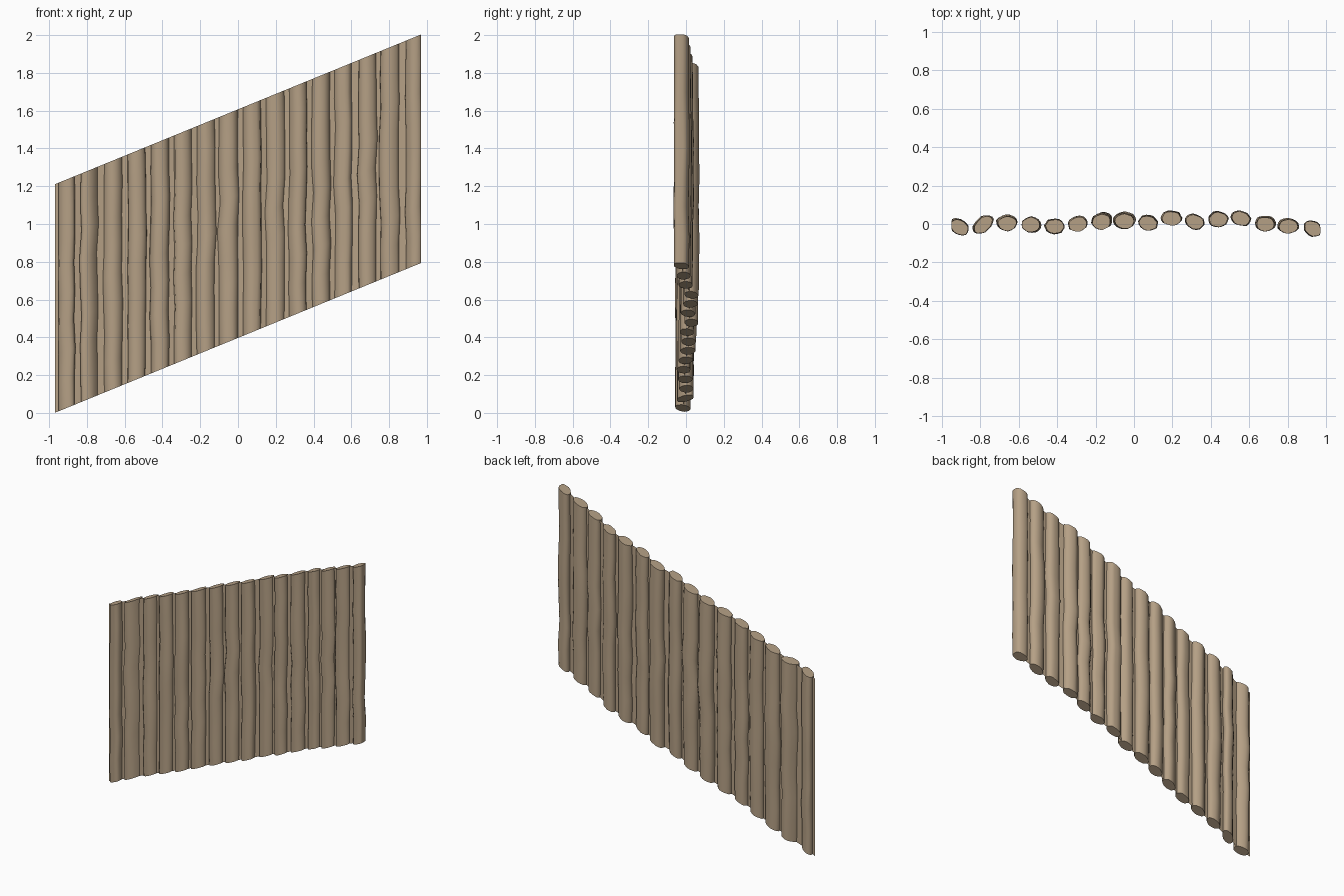
import bpy, bmesh, math, random

if "Cube" in bpy.data.objects:
    bpy.data.objects.remove(bpy.data.objects["Cube"])

random.seed(4)
SLOPE, HEIGHT, BASE = 0.409, 1.21, 0.397
SIDES, RINGS = 16, 8

wood = bpy.data.materials.new("pale wood")
wood.diffuse_color = (0.46, 0.35, 0.235, 1)
wood.use_nodes = True
wood.node_tree.nodes["Principled BSDF"].inputs["Base Color"].default_value = wood.diffuse_color

# centre x, centre y, half width, half depth, tilt in degrees, mid-height bulge
LOGS = [
    (-0.908, -0.018, 0.048, 0.037, -32, 0.004), (-0.785, -0.004, 0.056, 0.034, 42, 0.004),
    (-0.660, 0.002, 0.048, 0.038, 5, 0.012), (-0.537, -0.003, 0.047, 0.038, 0, 0.004),
    (-0.413, -0.012, 0.047, 0.036, -5, 0.003), (-0.292, -0.002, 0.048, 0.037, 15, 0.006),
    (-0.170, 0.010, 0.047, 0.040, 8, 0.013), (-0.050, 0.014, 0.049, 0.038, 0, 0.013),
    (0.072, 0.003, 0.047, 0.037, -12, 0.010), (0.195, 0.029, 0.049, 0.036, 0, 0.004),
    (0.316, 0.011, 0.047, 0.036, -18, 0.002), (0.440, 0.023, 0.047, 0.038, 5, 0.004),
    (0.556, 0.029, 0.049, 0.035, -20, 0.005), (0.684, -0.001, 0.047, 0.036, -8, 0.012),
    (0.805, -0.012, 0.050, 0.036, 0, 0.006), (0.932, -0.024, 0.047, 0.037, -30, 0.002),
]


def bottom(x):
    """Height of the sloping lower edge."""
    return max(0.0, BASE + SLOPE * x)


def finish(bm, name):
    mesh = bpy.data.meshes.new(name)
    bm.to_mesh(mesh)
    bm.free()
    mesh.materials.append(wood)
    obj = bpy.data.objects.new(name, mesh)
    bpy.context.collection.objects.link(obj)
    return obj


def make_log(name, cx, cy, rx, ry, tilt, bulge):
    """Upright, slightly crooked log with ends sheared to the slope."""
    bm = bmesh.new()
    c, s = math.cos(math.radians(tilt)), math.sin(math.radians(tilt))
    lobes = [random.uniform(0.95, 1.06) for _ in range(SIDES)]
    rings = []
    for k in range(RINGS + 1):
        t = k / RINGS
        free = math.sin(math.pi * t)
        dx = random.uniform(-0.007, 0.007) * free
        dy = (bulge * 0.4 + random.uniform(-0.004, 0.004)) * free
        grow = 1 + random.uniform(-0.02, 0.05) * free + bulge * 5 * free
        ring = []
        for i in range(SIDES):
            a = 2 * math.pi * i / SIDES
            u = rx * lobes[i] * grow * math.cos(a)
            v = ry * lobes[i] * grow * math.sin(a)
            x = min(0.97, max(-0.95, cx + dx + u * c - v * s))
            y = cy + dy + u * s + v * c
            ring.append(bm.verts.new((x, y, bottom(x) + HEIGHT * t)))
        rings.append(ring)
    for lo, hi in zip(rings, rings[1:]):
        for i in range(SIDES):
            j = (i + 1) % SIDES
            bm.faces.new((lo[i], lo[j], hi[j], hi[i])).smooth = True
    bm.faces.new(rings[0][::-1])
    bm.faces.new(rings[-1])
    # keep the sawn ends crisp
    for e in bm.edges:
        e.smooth = len(e.link_faces) == 2 and all(f.smooth for f in e.link_faces)
    return finish(bm, name)


# Row of logs
for n, data in enumerate(LOGS, 1):
    make_log(f"log_{n:02d}", *data)

# Thin sheet closing the gaps between the logs
bm = bmesh.new()
path = [(-0.97, -0.005)] + [(p[0], p[1]) for p in LOGS] + [(0.968, -0.025)]
pairs = [(bm.verts.new((x, y, bottom(x))), bm.verts.new((x, y, bottom(x) + HEIGHT)))
         for x, y in path]
for (a, b), (d, e) in zip(pairs, pairs[1:]):
    bm.faces.new((a, d, e, b))
finish(bm, "backing_sheet")
